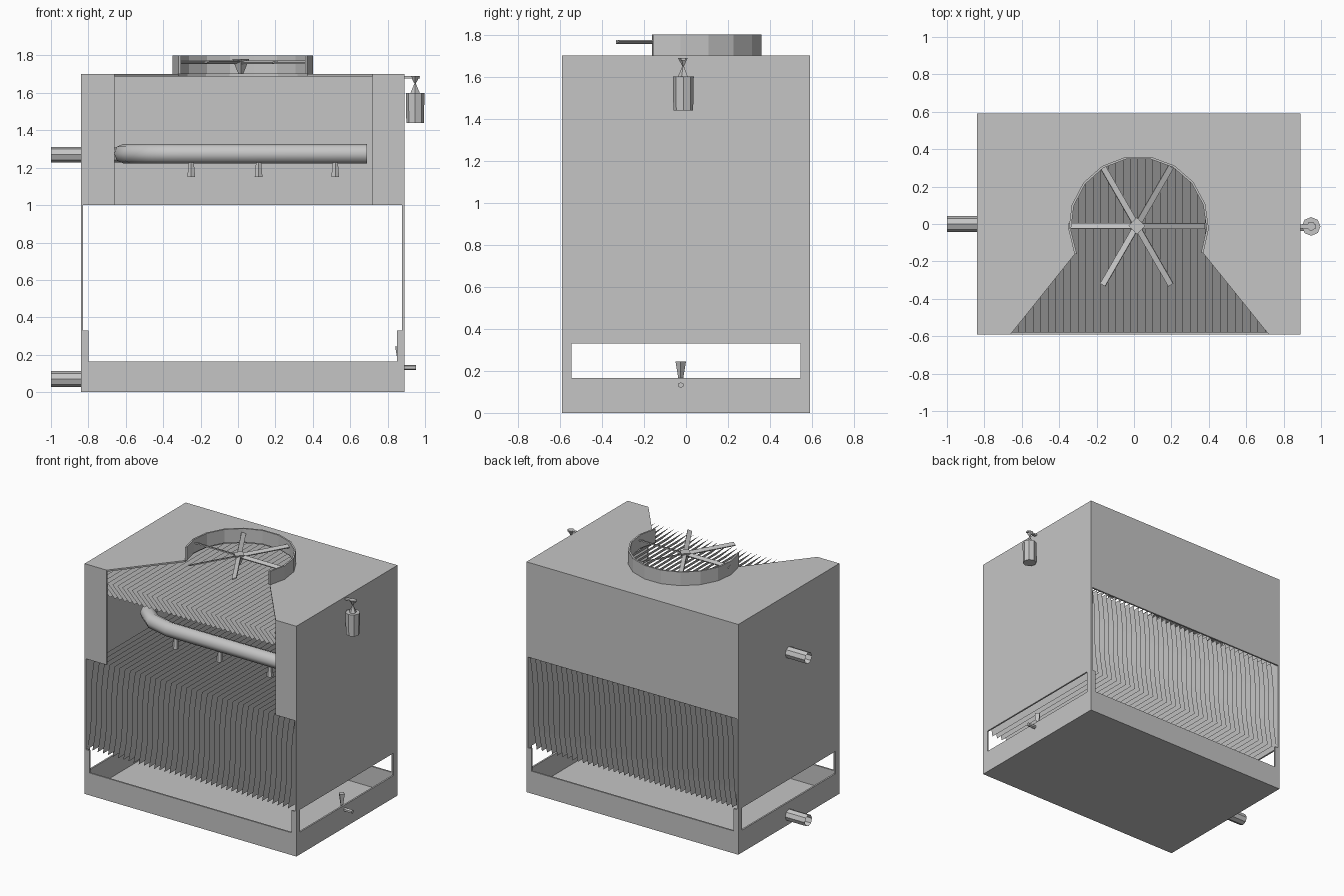
import bpy, bmesh, math
from mathutils import Vector

cube = bpy.data.objects.get("Cube")
if cube:
    bpy.data.objects.remove(cube)

metal = bpy.data.materials.new("light_grey_metal")
metal.use_nodes = True
GREY = (0.56, 0.56, 0.56, 1)
metal.diffuse_color = GREY
metal.node_tree.nodes["Principled BSDF"].inputs["Base Color"].default_value = GREY

X0, X1, Y = -0.84, 0.89, 0.59      # casing extents
CUT0, CUT1 = -0.66, 0.72           # cutaway opening in the front
T = 0.012                          # sheet thickness
CX, CY, R = 0.025, -0.01, 0.375    # fan centre and ring radius


def link(name, data):
    ob = bpy.data.objects.new(name, data)
    bpy.context.collection.objects.link(ob)
    data.materials.append(metal)
    return ob


def mesh(name, verts, faces, thick=0, offset=-1):
    me = bpy.data.meshes.new(name)
    me.from_pydata(verts, [], faces)
    ob = link(name, me)
    if thick:
        mod = ob.modifiers.new("Thickness", 'SOLIDIFY')
        mod.thickness, mod.offset = thick, offset
    return ob


def box(name, x0, x1, y0, y1, z0, z1):
    bm = bmesh.new()
    bmesh.ops.create_cube(bm, size=1)
    for v in bm.verts:
        v.co = Vector(((x0, x1)[v.co.x > 0], (y0, y1)[v.co.y > 0], (z0, z1)[v.co.z > 0]))
    me = bpy.data.meshes.new(name)
    bm.to_mesh(me)
    bm.free()
    return link(name, me)


def cone(name, start, end, r1, r2, sides=8, caps=True):
    a, b = Vector(start), Vector(end)
    bm = bmesh.new()
    bmesh.ops.create_cone(bm, cap_ends=caps, segments=sides, radius1=r1, radius2=r2, depth=(b - a).length)
    me = bpy.data.meshes.new(name)
    bm.to_mesh(me)
    bm.free()
    ob = link(name, me)
    ob.location = (a + b) / 2
    ob.rotation_euler = (b - a).to_track_quat('Z', 'Y').to_euler()
    return ob


def sheets(name, count, first, step, profile):
    """Row of thin folded sheets running front to back; profile is (x, z)."""
    verts, faces = [], []
    for i in range(count):
        for k, (dx, z) in enumerate(profile):
            n = len(verts)
            verts += [(first + i * step + dx, s * (Y - 0.01), z) for s in (-1, 1)]
            if k:
                faces.append((n - 2, n - 1, n + 1, n))
    return mesh(name, verts, faces)


# Basin: floor and four rim walls
box("basin_floor", X0, X1, -Y, Y, 0, T)
box("basin_front", X0, X1, -Y, T - Y, T, 0.165)
box("basin_back", X0, X1, Y - T, Y, T, 0.165)
box("basin_right", X0, X0 + T, T - Y, Y - T, T, 0.165)
box("basin_left", X1 - T, X1, T - Y, Y - T, T, 0.165)

# Corner angle posts between the basin and the casing
for x, sx in ((X0, 1), (X1, -1)):
    for sy in (-1, 1):
        a, b = sorted((x, x + sx * 0.04))
        c, d = sorted((sy * Y, sy * (Y - T)))
        box("corner_post_face", a, b, c, d, 0.165, 0.33)
        a, b = sorted((x, x + sx * T))
        c, d = sorted((sy * (Y - T), sy * (Y - 0.045)))
        box("corner_post_side", a, b, c, d, 0.165, 0.33)

# Casing panels
box("side_wall_right", X0, X0 + T, -Y, Y, 0.33, 1.69)
box("side_wall_left", X1 - T, X1, -Y, Y, 0.33, 1.69)
box("back_panel", X0 + T, X1 - T, Y - T, Y, 1.0, 1.69)
box("front_panel_right", X0 + T, CUT0, -Y, T - Y, 1.0, 1.69)
box("front_panel_left", CUT1, X1 - T, -Y, T - Y, 1.0, 1.69)

# Roof with a round fan hole that widens into the front cutaway
SEG = 11
arc = []
for i in range(SEG + 1):
    a = math.radians(-23 + 227 * i / SEG)
    arc.append((CX + R * math.cos(a), CY + R * math.sin(a)))
outline = [(CUT1, -Y), (X1, -Y), (X1, Y), (X0, Y), (X0, -Y), (CUT0, -Y)] + arc[::-1]
mesh("roof", [(x, y, 1.7) for x, y in outline], [range(len(outline))], T)

# Fan ring, open toward the cutaway
mesh("fan_ring", [(x, y, z) for z in (1.7, 1.8) for x, y in arc],
     [(i, i + 1, i + SEG + 2, i + SEG + 1) for i in range(SEG)], T)

# Fan with six pitched blades
cone("fan_hub", (0.015, CY, 1.7), (0.015, CY, 1.78), 0.012, 0.045, 4)
for i in range(6):
    blade = box("fan_blade", 0.03, 0.365, -0.016, 0.016, -0.004, 0.004)
    blade.location = (0.015, CY, 1.765)
    blade.rotation_euler = (0.35, 0, i * math.pi / 3)

# Drift eliminator slats and the wavy fill pack
sheets("drift_eliminators", 41, X0 + 0.02, 0.04, [(0, 1.6), (0.1, 1.5)])
sheets("fill_sheets", 40, X0 + 0.045, 0.042,
       [(0.025, 1.0), (0.008, 0.88), (0, 0.78), (0, 0.56), (-0.008, 0.46), (-0.03, 0.33)])

# Inlet and outlet pipes
cone("inlet_pipe", (-1, 0, 1.27), (-0.62, 0, 1.27), 0.042, 0.042, 8, False)
cone("outlet_pipe", (-1, 0, 0.07), (X0 + T, 0, 0.07), 0.042, 0.042, 8, False)

# Branched spray pipe with nozzles
half = [(0.69, -0.37), (-0.3, -0.37), (-0.46, -0.33), (-0.57, -0.24), (-0.61, -0.12)]
path = half + [(x, -y) for x, y in reversed(half)]
cu = bpy.data.curves.new("spray_pipe", 'CURVE')
cu.dimensions = '3D'
cu.bevel_depth, cu.bevel_resolution, cu.use_fill_caps = 0.053, 2, True
sp = cu.splines.new('POLY')
sp.points.add(len(path) - 1)
for p, (x, y) in zip(sp.points, path):
    p.co = (x, y, 1.275, 1)
link("spray_pipe", cu)
for x in (-0.25, 0.11, 0.52):
    for y in (-0.37, 0.37):
        cone("spray_nozzle", (x, y, 1.15), (x, y, 1.23), 0.024, 0.016, 6)

# Fan motor hung on the left wall
MX, MY = 0.947, -0.013
cone("motor_body", (MX, MY, 1.44), (MX, MY, 1.6), 0.047, 0.05, 8)
cone("motor_neck", (MX, MY, 1.6), (MX, MY, 1.65), 0.026, 0.004, 5)
cone("motor_coupling", (MX, MY, 1.65), (MX, MY, 1.69), 0.004, 0.026, 5)
box("motor_arm", X1 - T, 0.972, MY - 0.01, MY + 0.01, 1.678, 1.69)

# Make-up water funnel and stub pipe
cone("makeup_funnel", (0.865, -0.025, 0.13), (0.865, -0.025, 0.245), 0.006, 0.025, 4)
cone("makeup_pipe", (0.865, -0.025, 0.132), (0.953, -0.025, 0.132), 0.014, 0.014, 6)
